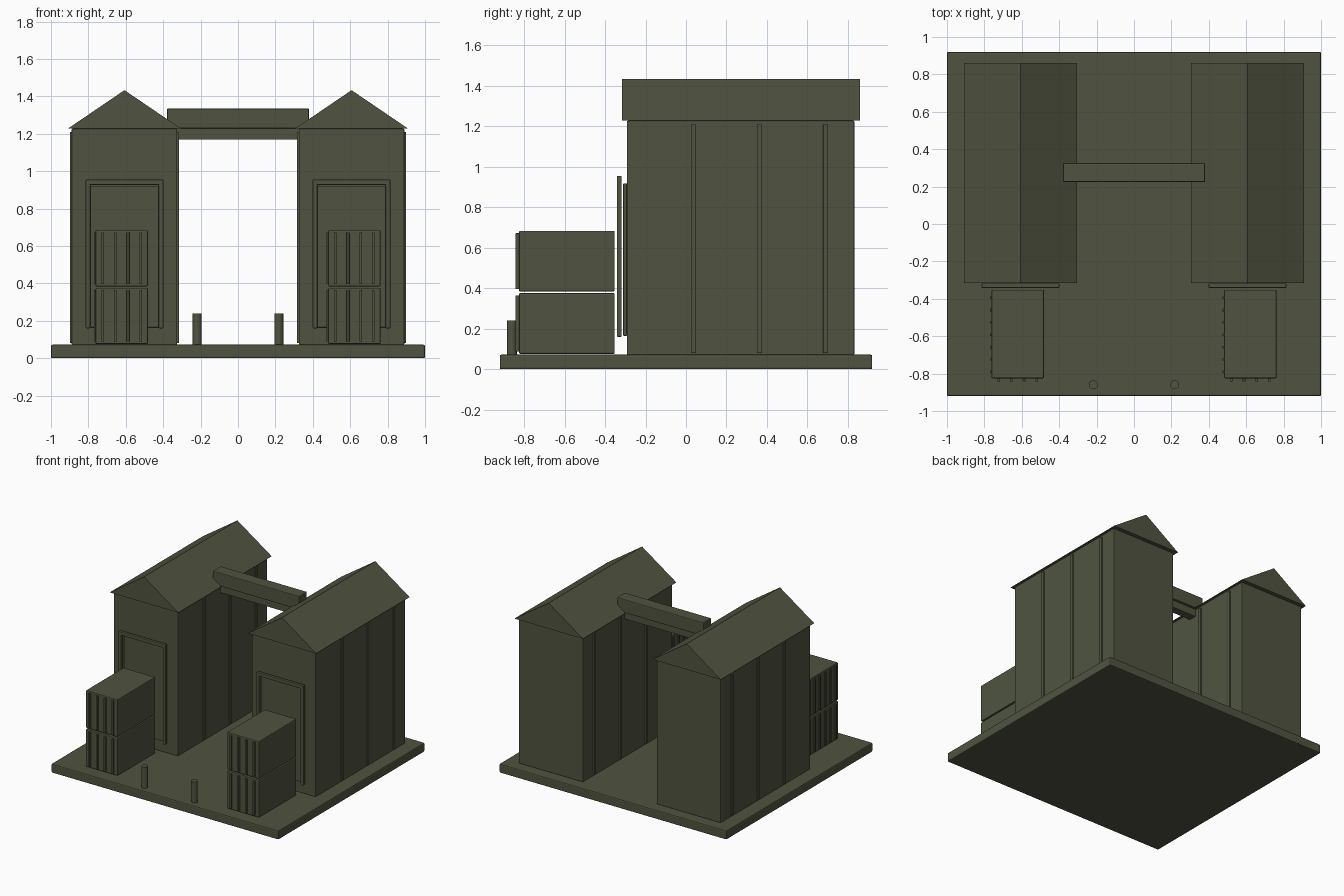
import bpy
import bmesh

cube = bpy.data.objects.get("Cube")
if cube:
    bpy.data.objects.remove(cube, do_unlink=True)

# One drab olive colour for everything
olive = bpy.data.materials.new("drab_olive")
olive.use_nodes = True
colour = (0.08, 0.088, 0.051, 1)
olive.diffuse_color = colour
olive.node_tree.nodes["Principled BSDF"].inputs["Base Color"].default_value = colour


def add_object(name, bm):
    bmesh.ops.recalc_face_normals(bm, faces=bm.faces)
    mesh = bpy.data.meshes.new(name)
    bm.to_mesh(mesh)
    bm.free()
    mesh.materials.append(olive)
    obj = bpy.data.objects.new(name, mesh)
    bpy.context.collection.objects.link(obj)
    return obj


def box(name, x, y, z, bevel=0.0):
    """Box from (low, high) ranges, with an optional chamfer."""
    bm = bmesh.new()
    bmesh.ops.create_cube(bm, size=1)
    for v in bm.verts:
        v.co = [r[0] if c < 0 else r[1] for c, r in zip(v.co, (x, y, z))]
    obj = add_object(name, bm)
    if bevel:
        mod = obj.modifiers.new("chamfer", "BEVEL")
        mod.width = bevel
        mod.segments = 2
    return obj


def around(centre, half):
    return (centre - half, centre + half)


def gable_roof(name, cx, half, y, eave, ridge):
    bm = bmesh.new()
    profile = ((cx - half, eave), (cx + half, eave), (cx, ridge))
    face = bm.faces.new([bm.verts.new((px, y[0], pz)) for px, pz in profile])
    new = bmesh.ops.extrude_face_region(bm, geom=[face])["geom"]
    verts = [g for g in new if isinstance(g, bmesh.types.BMVert)]
    bmesh.ops.translate(bm, verts=verts, vec=(0, y[1] - y[0], 0))
    add_object(name, bm)


def warehouse(side, cx):
    box(side + "_walls", around(cx, 0.282), (-0.292, 0.832), (0.07, 1.228), 0.006)
    gable_roof(side + "_roof", cx, 0.302, (-0.315, 0.86), 1.228, 1.433)
    # Wall ribs on both long sides
    for s in (-1, 1):
        for y in (0.037, 0.363, 0.69):
            box(side + "_wall_rib", around(cx + s * 0.282, 0.01),
                around(y, 0.0125), (0.08, 1.21), 0.003)
    # Door panel and its frame
    box(side + "_door", around(cx, 0.183), (-0.31, -0.292), (0.165, 0.918), 0.003)
    for s in (-1, 1):
        box(side + "_door_post", around(cx + s * 0.195, 0.0125),
            (-0.342, -0.318), (0.16, 0.94), 0.004)
    box(side + "_door_lintel", around(cx, 0.208), (-0.342, -0.318), (0.927, 0.955), 0.004)


def container(name, cx, z0):
    z = (z0, z0 + 0.3)
    rib_z = (z0 + 0.012, z0 + 0.288)
    box(name, around(cx, 0.14), (-0.825, -0.352), z, 0.006)
    # Corrugation on the front end and on the right side
    for i in range(4):
        box(name + "_end_rib", around(cx + (i - 1.5) * 0.068, 0.007),
            (-0.842, -0.82), rib_z, 0.002)
    for i in range(7):
        box(name + "_side_rib", (cx - 0.149, cx - 0.135),
            around(-0.394 - i * 0.066, 0.007), rib_z, 0.002)


# Ground slab
box("base_slab", (-1, 1), (-0.92, 0.92), (0, 0.072), 0.008)

# Two warehouses with stacked containers and a bollard each
for side, s in (("right", -1), ("left", 1)):
    warehouse(side, s * 0.607)
    container(side + "_lower_container", s * 0.622, 0.076)
    container(side + "_upper_container", s * 0.622, 0.384)
    bm = bmesh.new()
    bmesh.ops.create_cone(bm, cap_ends=True, segments=16, radius1=0.024,
                          radius2=0.024, depth=0.172)
    bollard = add_object(side + "_bollard", bm)
    bollard.location = (s * 0.218, -0.86, 0.154)
    with bpy.context.temp_override(object=bollard, active_object=bollard,
                                   selected_objects=[bollard],
                                   selected_editable_objects=[bollard]):
        bpy.ops.object.shade_smooth_by_angle()

# Overhead bridge between the warehouses
box("bridge_beam", (-0.38, 0.38), (0.225, 0.325), (1.228, 1.335), 0.006)
box("bridge_under_beam", (-0.335, 0.335), (0.243, 0.307), (1.168, 1.23), 0.004)
